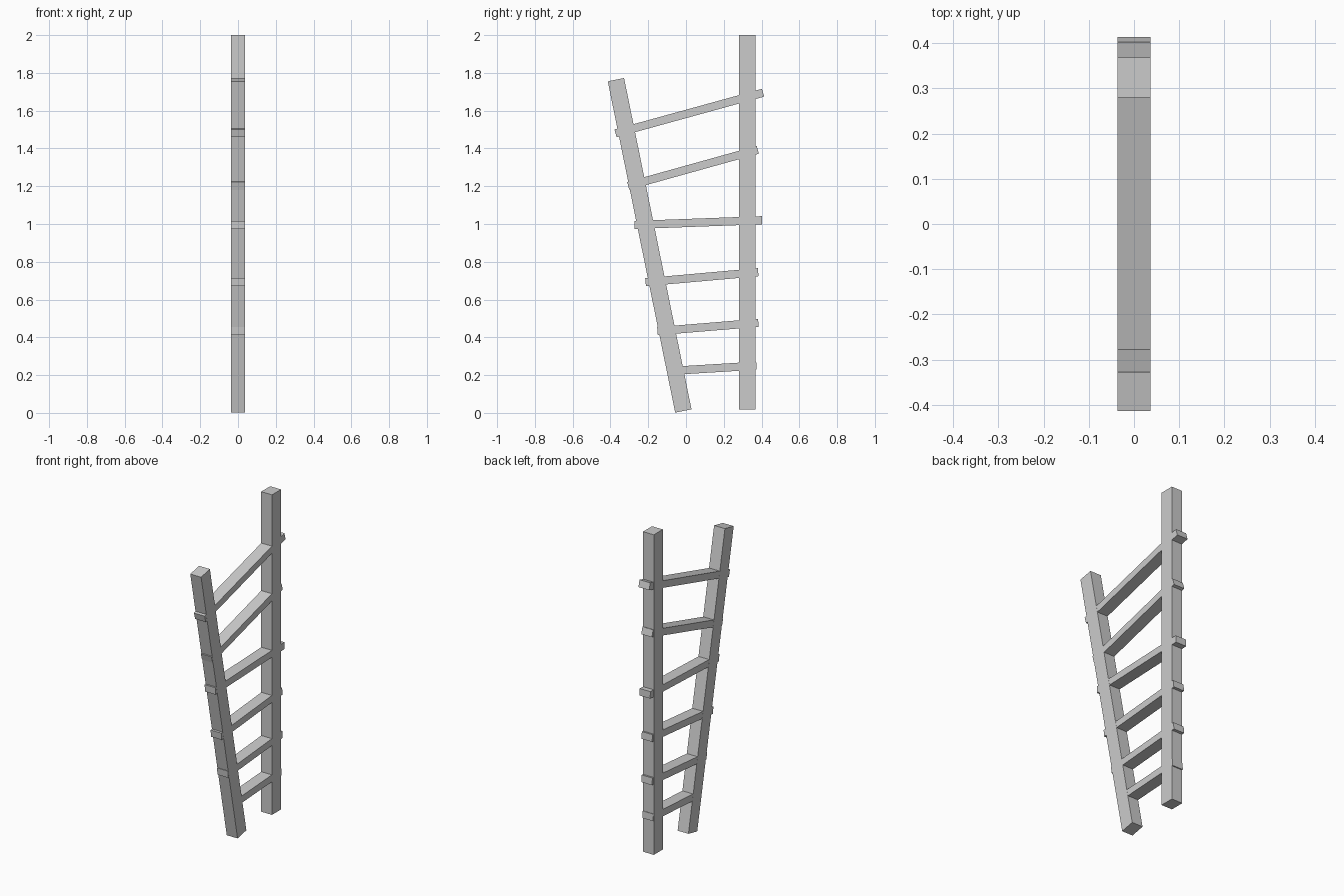
import bpy, math

if "Cube" in bpy.data.objects:
    bpy.data.objects.remove(bpy.data.objects["Cube"])


def beam(name, start, end, width, thickness):
    """Rectangular bar between two (y, z) points, centred on x = 0."""
    dy, dz = end[0] - start[0], end[1] - start[1]
    bpy.ops.mesh.primitive_cube_add(
        size=1,
        location=(0, (start[0] + end[0]) / 2, (start[1] + end[1]) / 2),
        rotation=(math.atan2(dz, dy), 0, 0))
    ob = bpy.context.object
    ob.name = name
    ob.scale = (width, math.hypot(dy, dz), thickness)
    bpy.ops.object.transform_apply(location=False, rotation=False, scale=True)
    return ob


# Side rails: one upright, one leaning outwards
beam("upright_rail", (0.324, 0.018), (0.324, 2.0), 0.074, 0.088)
beam("leaning_rail", (-0.014, 0.010), (-0.371, 1.764), 0.074, 0.088)

# Uneven rungs passing through both rails, bottom to top
rungs = [
    ((-0.085, 0.222), (0.373, 0.250)),
    ((-0.151, 0.433), (0.383, 0.477)),
    ((-0.214, 0.692), (0.382, 0.745)),
    ((-0.273, 0.995), (0.402, 1.020)),
    ((-0.306, 1.202), (0.380, 1.393)),
    ((-0.373, 1.480), (0.408, 1.695)),
]
for i, (a, b) in enumerate(rungs, 1):
    beam(f"rung_{i}", a, b, 0.073, 0.043)
